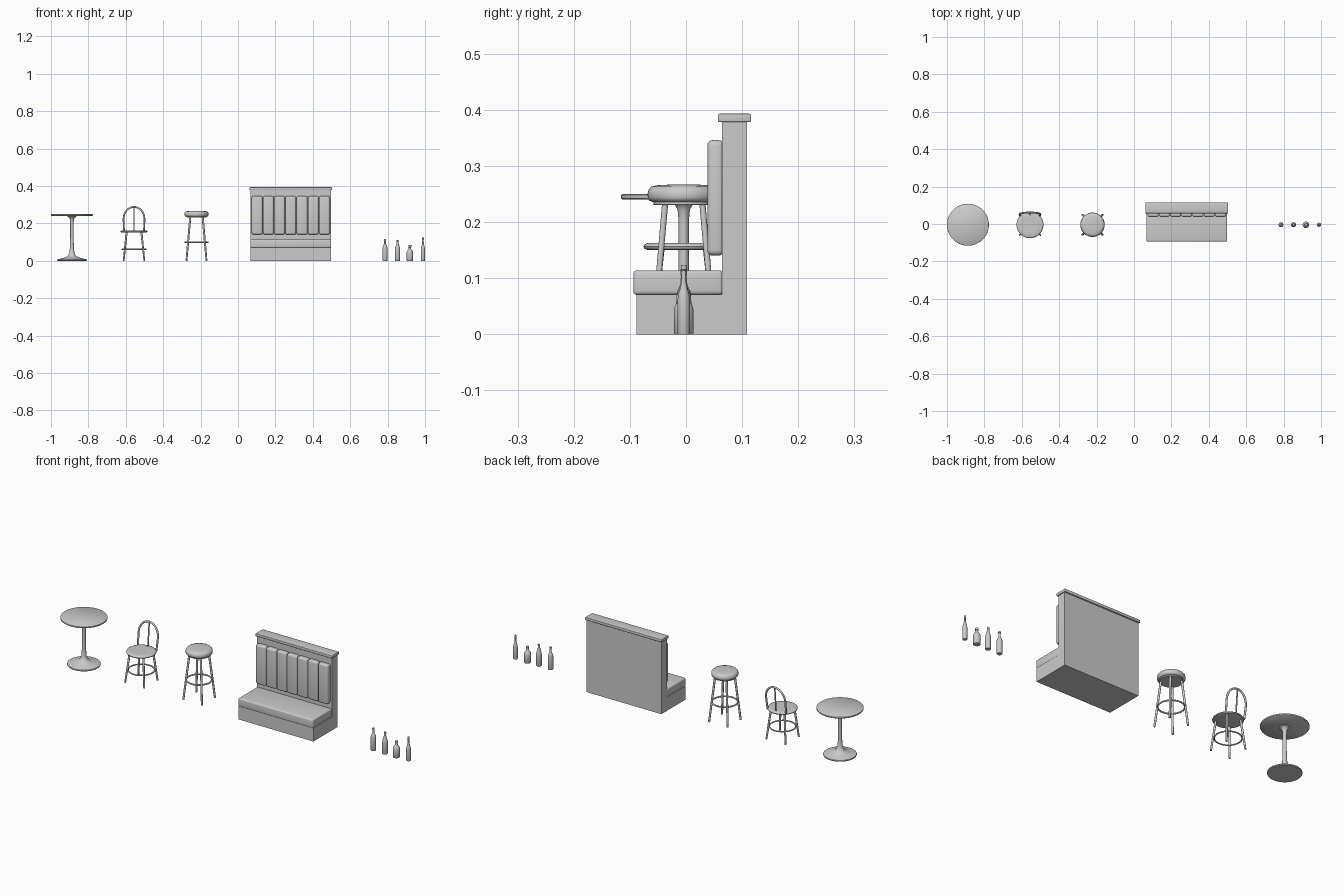
import bpy, bmesh, math
from mathutils import Vector

if "Cube" in bpy.data.objects:
    bpy.data.objects.remove(bpy.data.objects["Cube"])

CY = -0.004  # shared depth centre of the round pieces


def finish(name, bm):
    bmesh.ops.recalc_face_normals(bm, faces=bm.faces)
    me = bpy.data.meshes.new(name)
    bm.to_mesh(me)
    bm.free()
    ob = bpy.data.objects.new(name, me)
    bpy.context.collection.objects.link(ob)
    bpy.ops.object.select_all(action='DESELECT')
    ob.select_set(True)
    bpy.context.view_layer.objects.active = ob
    bpy.ops.object.shade_smooth_by_angle(angle=math.radians(40))
    return ob


def lathe(name, x, profile, n=40):
    """Closed turned shape from (radius, height) points."""
    bm = bmesh.new()
    rings = [[bm.verts.new((x + r * math.cos(2 * math.pi * i / n),
                            CY + r * math.sin(2 * math.pi * i / n), z))
              for i in range(n)] for r, z in profile]
    for a, b in zip(rings, rings[1:]):
        for i in range(n):
            j = (i + 1) % n
            bm.faces.new((a[i], a[j], b[j], b[i]))
    bm.faces.new(rings[0])
    bm.faces.new(rings[-1])
    return finish(name, bm)


def box(name, lo, hi, bevel=0.0, seg=3):
    bm = bmesh.new()
    bmesh.ops.create_cube(bm, size=1)
    for v in bm.verts:
        v.co = [(a + b) / 2 + c * (b - a) for a, b, c in zip(lo, hi, v.co)]
    if bevel:
        bmesh.ops.bevel(bm, geom=bm.edges[:], offset=bevel, segments=seg,
                        profile=0.5, affect='EDGES')
    return finish(name, bm)


def rod(name, a, b, r1, r2, n=14):
    """Tapered round bar between two points."""
    bm = bmesh.new()
    a, b = Vector(a), Vector(b)
    bmesh.ops.create_cone(bm, cap_ends=True, segments=n, radius1=r1,
                          radius2=r2, depth=(b - a).length)
    rot = (b - a).to_track_quat('Z', 'Y').to_matrix()
    for v in bm.verts:
        v.co = rot @ v.co + (a + b) / 2
    return finish(name, bm)


def ring(name, x, z, radius, tube):
    bpy.ops.mesh.primitive_torus_add(location=(x, CY, z), major_radius=radius,
                                     minor_radius=tube, major_segments=48,
                                     minor_segments=10)
    ob = bpy.context.object
    ob.name = name
    bpy.ops.object.shade_smooth()


def four_legs(name, x, top_r, top_z, foot_r, r_top, r_foot):
    for i in range(4):
        a = math.pi / 4 + i * math.pi / 2
        c, s = math.cos(a), math.sin(a)
        rod(f"{name}_{i + 1}", (x + foot_r * c, CY + foot_r * s, 0),
            (x + top_r * c, CY + top_r * s, top_z), r_foot, r_top)


# Pedestal table
TX = -0.888
lathe("table_pedestal", TX, [
    (0.078, 0), (0.08, 0.003), (0.079, 0.007), (0.06, 0.012), (0.035, 0.018),
    (0.02, 0.028), (0.013, 0.045), (0.0105, 0.075), (0.009, 0.12),
    (0.009, 0.2), (0.011, 0.222), (0.016, 0.231), (0.024, 0.236),
    (0.024, 0.241)])
lathe("table_top", TX, [
    (0.109, 0.24), (0.1115, 0.242), (0.112, 0.245), (0.1115, 0.248),
    (0.109, 0.25)], 64)

# Cafe chair
HX = -0.556
lathe("chair_seat", HX, [
    (0.064, 0.15), (0.07, 0.152), (0.072, 0.156), (0.07, 0.16),
    (0.064, 0.163), (0.04, 0.162)], 48)
four_legs("chair_leg", HX, 0.056, 0.153, 0.078, 0.0055, 0.0045)
ring("chair_leg_ring", HX, 0.061, 0.063, 0.0035)

# Bent chair back, leaning slightly rearward
cu = bpy.data.curves.new("chair_back_hoop", 'CURVE')
cu.dimensions = '3D'
cu.bevel_depth = 0.0048
cu.bevel_resolution = 3
cu.use_fill_caps = True
pts = [(-0.053, 0.155), (-0.055, 0.19)]
for i in range(17):
    a = math.pi * (1 - i / 16)
    pts.append((0.056 * math.cos(a), 0.222 + 0.066 * math.sin(a)))
pts += [(0.055, 0.19), (0.053, 0.155)]
sp = cu.splines.new('POLY')
sp.points.add(len(pts) - 1)
for p, (x, z) in zip(sp.points, pts):
    p.co = (HX + x, 0.044 + 0.13 * (z - 0.155), z, 1)
sp.use_smooth = True
hoop = bpy.data.objects.new("chair_back_hoop", cu)
bpy.context.collection.objects.link(hoop)
rod("chair_back_spindle", (HX, 0.05, 0.156), (HX, 0.061, 0.288), 0.0035, 0.0035)

# Bar stool
SX = -0.222
lathe("stool_cushion", SX, [
    (0.056, 0.236), (0.061, 0.238), (0.064, 0.243), (0.0645, 0.25),
    (0.063, 0.257), (0.058, 0.263), (0.048, 0.2655), (0.02, 0.267)], 48)
lathe("stool_seat_plate", SX, [(0.053, 0.23), (0.054, 0.231), (0.054, 0.238)])
four_legs("stool_leg", SX, 0.047, 0.233, 0.076, 0.0055, 0.005)
ring("stool_foot_ring", SX, 0.099, 0.061, 0.004)

# Banquette booth
L, R = 0.066, 0.498
box("booth_plinth", (L, -0.0885, 0), (R, 0.08, 0.071))
box("booth_seat_cushion", (L, -0.094, 0.07), (R, 0.066, 0.114), 0.007, 4)
box("booth_back_panel", (L, 0.064, 0), (R, 0.109, 0.379))
box("booth_top_rail", (L - 0.005, 0.057, 0.378), (R + 0.005, 0.116, 0.393), 0.0025)
pitch = (R - L - 0.012) / 7
for i in range(7):
    x = L + 0.006 + i * pitch
    box(f"booth_back_channel_{i + 1}", (x + 0.001, 0.038, 0.14),
        (x + pitch - 0.001, 0.068, 0.346), 0.01, 4)

# Bottles
bottles = [
    (0.786, [(0.012, 0), (0.013, 0.002), (0.013, 0.07), (0.0115, 0.077),
             (0.007, 0.085), (0.005, 0.091), (0.0047, 0.107), (0.006, 0.108),
             (0.006, 0.115)]),
    (0.853, [(0.0125, 0), (0.0135, 0.002), (0.0135, 0.058), (0.0125, 0.069),
             (0.009, 0.081), (0.006, 0.091), (0.005, 0.104), (0.006, 0.105),
             (0.006, 0.112)]),
    (0.919, [(0.016, 0), (0.0175, 0.002), (0.0175, 0.042), (0.016, 0.05),
             (0.011, 0.058), (0.0065, 0.063), (0.006, 0.072), (0.008, 0.073),
             (0.008, 0.083)]),
    (0.989, [(0.0102, 0), (0.011, 0.002), (0.011, 0.062), (0.0095, 0.072),
             (0.006, 0.084), (0.0042, 0.094), (0.0038, 0.114), (0.005, 0.115),
             (0.005, 0.123)]),
]
for i, (x, profile) in enumerate(bottles):
    lathe(f"bottle_{i + 1}", x, profile, 28)
